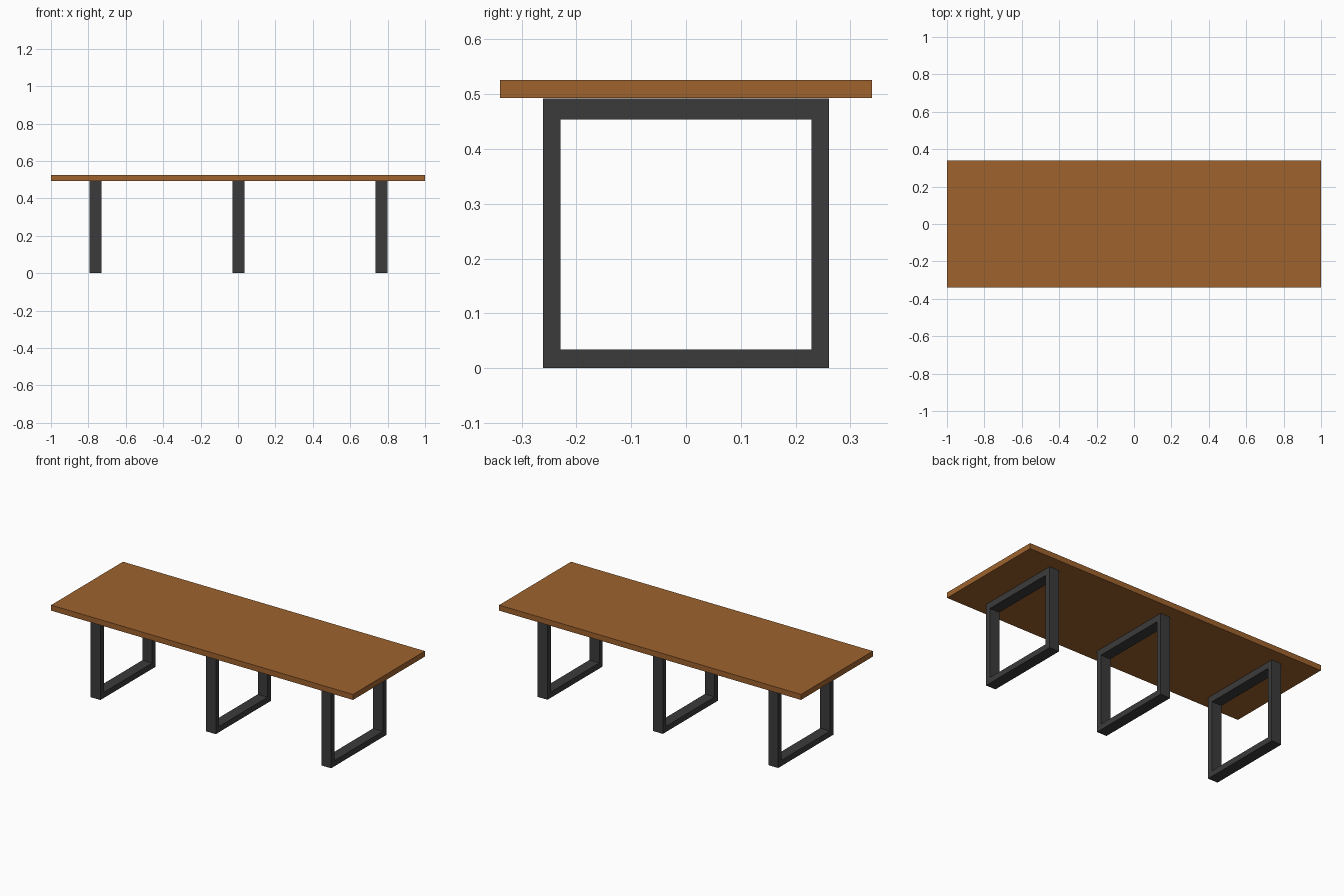
import bpy, bmesh

if "Cube" in bpy.data.objects:
    bpy.data.objects.remove(bpy.data.objects["Cube"])


def material(name, rgb):
    m = bpy.data.materials.new(name)
    m.diffuse_color = (*rgb, 1.0)
    m.use_nodes = True
    m.node_tree.nodes["Principled BSDF"].inputs["Base Color"].default_value = m.diffuse_color
    return m


wood = material("warm brown wood", (0.345, 0.124, 0.027))
metal = material("dark grey metal", (0.044, 0.044, 0.044))


def add_object(name, bm, mat):
    bmesh.ops.recalc_face_normals(bm, faces=bm.faces)
    mesh = bpy.data.meshes.new(name)
    bm.to_mesh(mesh)
    bm.free()
    mesh.materials.append(mat)
    obj = bpy.data.objects.new(name, mesh)
    bpy.context.collection.objects.link(obj)
    return obj


def slab(name, lo, hi, mat):
    bm = bmesh.new()
    bmesh.ops.create_cube(bm, size=1.0)
    for v in bm.verts:
        v.co = [(a + b) / 2 + c * (b - a) for a, b, c in zip(lo, hi, v.co)]
    return add_object(name, bm, mat)


def leg_frame(name, x, width, mat):
    """Closed rectangular loop in the YZ plane, extruded along x."""
    outer = [(-0.261, 0.0), (0.261, 0.0), (0.261, 0.492), (-0.261, 0.492)]
    inner = [(-0.229, 0.034), (0.229, 0.034), (0.229, 0.454), (-0.229, 0.454)]
    bm = bmesh.new()
    o, i = ([bm.verts.new((x - width / 2, y, z)) for y, z in ring]
            for ring in (outer, inner))
    faces = [bm.faces.new((o[k], o[(k + 1) % 4], i[(k + 1) % 4], i[k]))
             for k in range(4)]
    ext = bmesh.ops.extrude_face_region(bm, geom=faces, use_keep_orig=True)
    moved = [g for g in ext["geom"] if isinstance(g, bmesh.types.BMVert)]
    bmesh.ops.translate(bm, vec=(width, 0, 0), verts=moved)
    return add_object(name, bm, mat)


# Plank top
slab("table_top", (-1.0, -0.34, 0.493), (1.0, 0.34, 0.526), wood)

# Three square loop legs
for label, x in (("left", -0.761), ("middle", 0.003), ("right", 0.767)):
    leg_frame(label + "_leg_frame", x, 0.065, metal)
